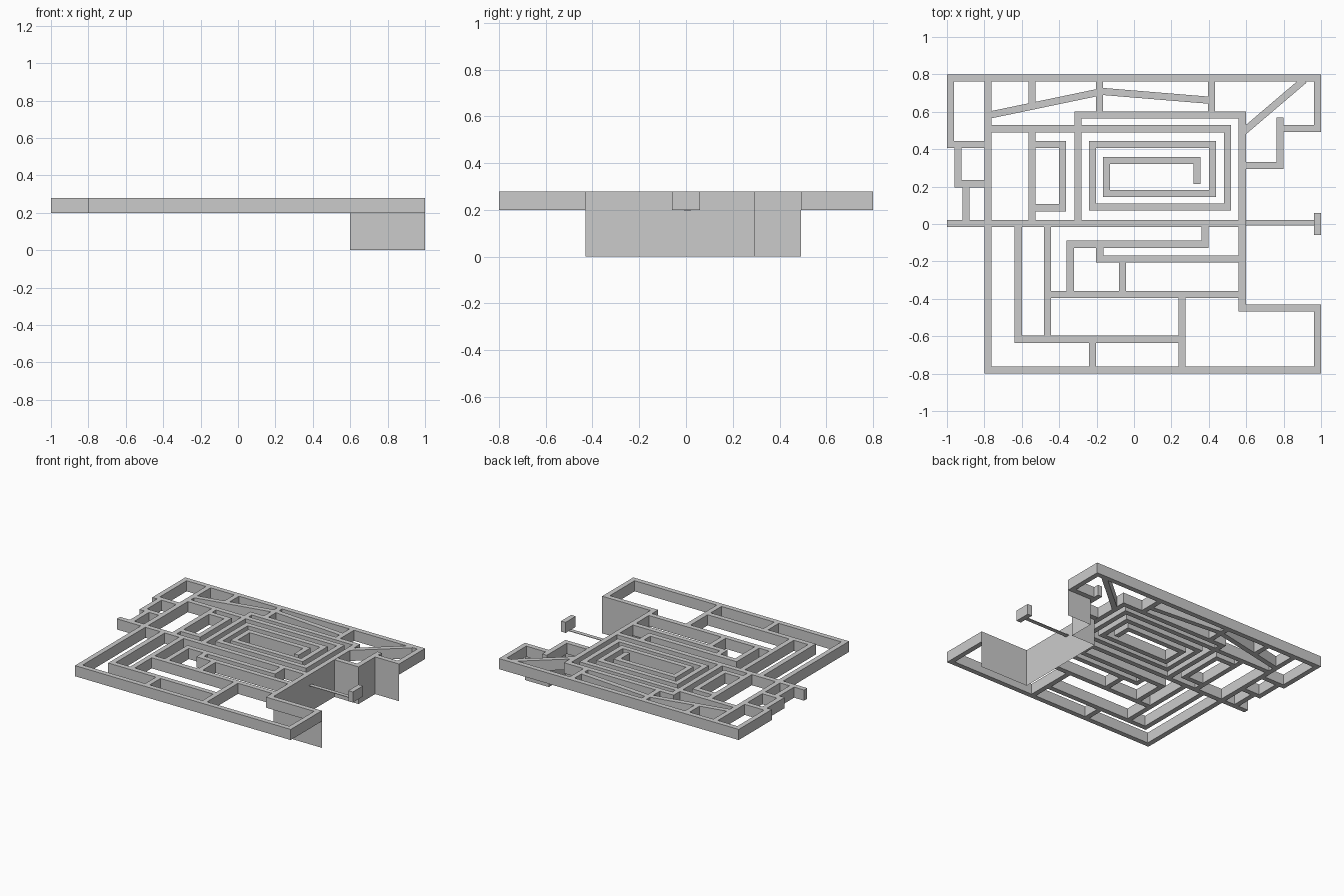
import bpy, bmesh
from mathutils import Vector

W = 0.038          # wall thickness
Z0, Z1 = 0.2, 0.28  # wall bottom and top


def finish(name, bm):
    bmesh.ops.recalc_face_normals(bm, faces=bm.faces)
    me = bpy.data.meshes.new(name)
    bm.to_mesh(me)
    bm.free()
    ob = bpy.data.objects.new(name, me)
    bpy.context.collection.objects.link(ob)
    return ob


def add_wall(bm, path, width=W, z0=Z0, z1=Z1):
    """Mitred rectangular wall along a centre line."""
    p = [Vector(q) for q in path]
    rings = []
    for i, c in enumerate(p):
        d0 = (c - p[i - 1]).normalized() if i > 0 else (p[1] - c).normalized()
        d1 = (p[i + 1] - c).normalized() if i < len(p) - 1 else d0
        n0, n1 = Vector((-d0.y, d0.x)), Vector((-d1.y, d1.x))
        m = (n0 + n1).normalized()
        m *= width / 2 / m.dot(n0)
        a, b = c + m, c - m
        rings.append([bm.verts.new((q.x, q.y, z)) for q, z in
                      ((a, z0), (b, z0), (b, z1), (a, z1))])
    for r, s in zip(rings, rings[1:]):
        for k in range(4):
            bm.faces.new((r[k], r[(k + 1) % 4], s[(k + 1) % 4], s[k]))
    bm.faces.new(rings[0][::-1])
    bm.faces.new(rings[-1])


def walls(name, *paths, **kw):
    bm = bmesh.new()
    for path in paths:
        add_wall(bm, path, **kw)
    return finish(name, bm)


# Outer walls
walls("outer_wall_north",
      [(-0.80, 0.425), (-0.981, 0.425), (-0.981, 0.781), (0.981, 0.781),
       (0.981, 0.51), (0.80, 0.51)])
walls("outer_wall_south",
      [(-0.781, 0.762), (-0.781, -0.781), (0.981, -0.781), (0.981, -0.449),
       (0.579, -0.449), (0.579, 0.582), (-0.299, 0.582), (-0.299, 0.019)])
walls("dividing_wall", [(-1, 0.003), (0.56, 0.003)])

# Small walls on the west side and by the north-east entrance
walls("west_annex_walls",
      [(-0.941, 0.406), (-0.941, 0.215), (-0.80, 0.215)],
      [(-0.898, 0.197), (-0.898, 0.022)])
walls("entrance_walls",
      [(0.60, 0.313), (0.781, 0.313), (0.781, 0.57)],
      [(0.587, 0.495), (0.91, 0.77)])

# North rooms: cross walls and slanted walls
walls("north_cross_walls",
      *[[(x, y), (x, 0.762)] for x, y in
        ((-0.545, 0.635), (-0.185, 0.60), (0.415, 0.60))])
walls("north_slanted_walls",
      [(-0.77, 0.583), (-0.185, 0.705)],
      [(-0.185, 0.71), (0.40, 0.662)])

# Spiral corridor in the centre, outermost run first
walls("spiral_wall",
      [(-0.762, 0.509), (0.50, 0.509), (0.50, 0.09), (-0.221, 0.09),
       (-0.221, 0.425), (0.419, 0.425), (0.419, 0.163), (-0.146, 0.163),
       (-0.146, 0.34), (0.336, 0.34), (0.336, 0.215)])

# Inner room west of the spiral
walls("west_room_walls",
      [(-0.545, 0.49), (-0.545, 0.022)],
      [(-0.526, 0.425), (-0.382, 0.425), (-0.382, 0.087), (-0.526, 0.087)])

# South rooms
walls("south_west_walls",
      [(-0.619, -0.016), (-0.619, -0.616), (0.238, -0.616)],
      [(-0.462, -0.016), (-0.462, -0.597)],
      [(-0.221, -0.635), (-0.221, -0.762)],
      [(0.257, -0.395), (0.257, -0.762)])
walls("south_centre_walls",
      [(-0.443, -0.376), (0.56, -0.376)],
      [(-0.062, -0.357), (-0.062, -0.207)],
      [(-0.183, -0.127), (-0.183, -0.188), (0.56, -0.188)],
      [(-0.341, -0.357), (-0.341, -0.108), (0.379, -0.108), (0.379, -0.016)])

# Gate block and the thin walkway leading to it
walls("gate_block", [(0.981, -0.06), (0.981, 0.06)])
walls("walkway", [(0.60, 0.006), (0.962, 0.006)], width=0.03, z0=0.198, z1=0.202)

# Retaining sheet dropping from the courtyard walls to the base
bm = bmesh.new()
cols = [(bm.verts.new((x, y, 0)), bm.verts.new((x, y, Z0))) for x, y in
        ((1, -0.43), (0.598, -0.43), (0.598, 0.294), (0.80, 0.294),
         (0.80, 0.491), (1, 0.491))]
for (a, b), (c, d) in zip(cols, cols[1:]):
    bm.faces.new((a, c, d, b))
finish("retaining_sheet", bm)
